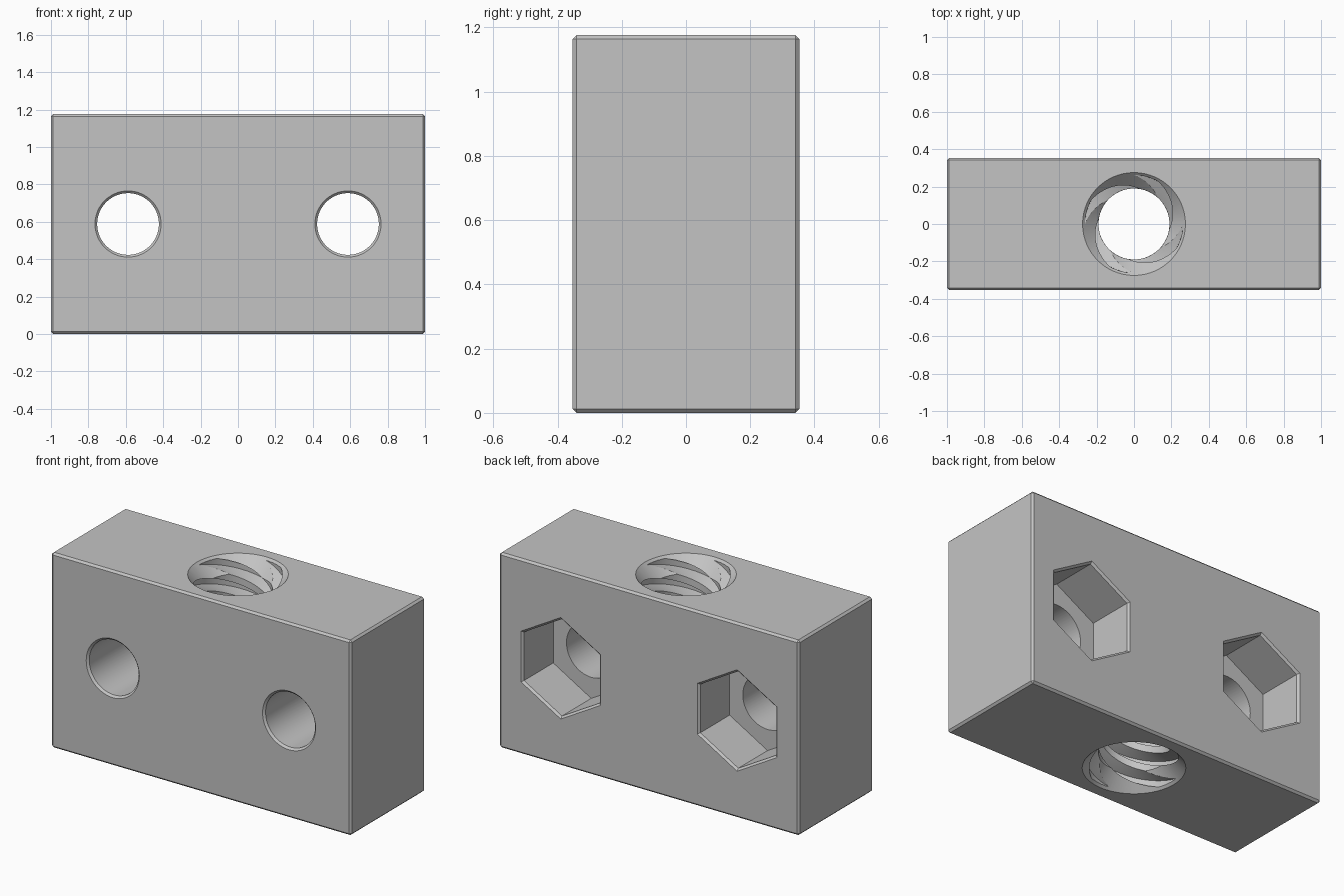
import bpy
import bmesh
from math import sin, cos, pi, radians
from mathutils import Matrix, Vector

if "Cube" in bpy.data.objects:
    bpy.data.objects.remove(bpy.data.objects["Cube"])

WIDTH, DEPTH, HEIGHT = 2.0, 0.706, 1.176
EDGE = 0.012                       # chamfer on all outer edges
BOLT_X, BOLT_R = 0.588, 0.165      # two bolt holes
NUT_APOTHEM, NUT_DEPTH = 0.253, 0.29
MINOR, MAJOR, MOUTH = 0.19, 0.262, 0.275
STARTS, LEAD = 4, 0.47             # four-start thread

# Material
metal = bpy.data.materials.new("plain grey")
metal.use_nodes = True
GREY = (0.55, 0.55, 0.55, 1)
metal.diffuse_color = GREY
metal.node_tree.nodes["Principled BSDF"].inputs["Base Color"].default_value = GREY


def make_object(name, bm):
    bmesh.ops.recalc_face_normals(bm, faces=bm.faces)
    mesh = bpy.data.meshes.new(name)
    bm.to_mesh(mesh)
    bm.free()
    mesh.materials.append(metal)
    obj = bpy.data.objects.new(name, mesh)
    bpy.context.collection.objects.link(obj)
    return obj


def loft(name, rings, matrix=Matrix()):
    """Closed solid through a stack of rings of equal point count."""
    bm = bmesh.new()
    loops = [[bm.verts.new(matrix @ p) for p in ring] for ring in rings]
    n = len(loops[0])
    for low, high in zip(loops, loops[1:]):
        for i in range(n):
            j = (i + 1) % n
            bm.faces.new((low[i], low[j], high[j], high[i]))
    bm.faces.new(loops[0])
    bm.faces.new(loops[-1])
    bmesh.ops.triangulate(bm, faces=[f for f in bm.faces if len(f.verts) == 4])
    return make_object(name, bm)


def ring(sides, radius, z, turn=0.0):
    return [Vector((radius * cos(turn + 2 * pi * i / sides),
                    radius * sin(turn + 2 * pi * i / sides), z))
            for i in range(sides)]


# Block with chamfered edges
bm = bmesh.new()
bmesh.ops.create_cube(bm, size=1, matrix=Matrix.Translation((0, 0, HEIGHT / 2))
                      @ Matrix.Diagonal((WIDTH, DEPTH, HEIGHT, 1)))
bmesh.ops.bevel(bm, geom=bm.edges[:], offset=EDGE, segments=1, affect='EDGES')
block = make_object("nut_block", bm)
cutters = []

# Bolt holes with a front countersink, and hexagonal nut pockets at the back
back = DEPTH / 2
for side, x in (("right", -BOLT_X), ("left", BOLT_X)):
    # local +z runs towards the back, local -y is up
    place = Matrix.Translation((x, 0, HEIGHT / 2)) @ Matrix.Rotation(-pi / 2, 4, 'X')
    over = 0.04
    cutters.append(loft(side + "_bolt_hole_cutter", [
        ring(64, BOLT_R + EDGE + over, -back - over),
        ring(64, BOLT_R, -back + EDGE),
        ring(64, BOLT_R, back - NUT_DEPTH / 2)], place))
    cutters.append(loft(side + "_nut_pocket_cutter", [
        ring(6, a / cos(pi / 6), z, pi / 6) for a, z in (
            (NUT_APOTHEM, back - NUT_DEPTH),
            (NUT_APOTHEM, back - EDGE),
            (NUT_APOTHEM + EDGE + over, back + over))], place))

# Thread profile of one start: crest, flank, root, flank
profile = []
for start, end, r0, r1, steps in ((0, 0.36, MINOR, MINOR, 4),
                                  (0.36, 0.52, MINOR, MAJOR, 2),
                                  (0.52, 0.84, MAJOR, MAJOR, 4),
                                  (0.84, 1.0, MAJOR, MINOR, 2)):
    for i in range(steps):
        t = i / steps
        profile.append((start + (end - start) * t, r0 + (r1 - r0) * t))

# Twist the profile along the bore
z_lead_in = HEIGHT - (MOUTH - MAJOR)
phase = radians(90 - 0.84 * 90) - 2 * pi * z_lead_in / LEAD
rings = []
LAYERS = 110
for k in range(LAYERS + 1):
    z = -0.05 + (HEIGHT + 0.1) * k / LAYERS
    turn = phase + 2 * pi * z / LEAD
    rings.append([Vector((r * cos(a), r * sin(a), z))
                  for s in range(STARTS) for f, r in profile
                  for a in [turn + (s + f) * 2 * pi / STARTS]])
cutters.append(loft("thread_cutter", rings))

# Conical mouths at both ends of the bore
for name, z, out in (("top", HEIGHT, 1), ("bottom", 0, -1)):
    cutters.append(loft(name + "_mouth_cutter", [
        ring(96, MOUTH + d, z + out * d) for d in (-0.12, 0.04)]))

# Cut the block
bpy.context.view_layer.objects.active = block
for cutter in cutters:
    cutter.hide_render = True
    cut = block.modifiers.new(cutter.name, 'BOOLEAN')
    cut.operation = 'DIFFERENCE'
    cut.solver = 'EXACT'
    cut.object = cutter
    bpy.ops.object.modifier_apply(modifier=cut.name)
for cutter in cutters:
    bpy.data.objects.remove(cutter)

# Smooth the bores, keep the edges sharp
bpy.ops.object.select_all(action='DESELECT')
block.select_set(True)
bpy.ops.object.shade_smooth_by_angle(angle=radians(30))
